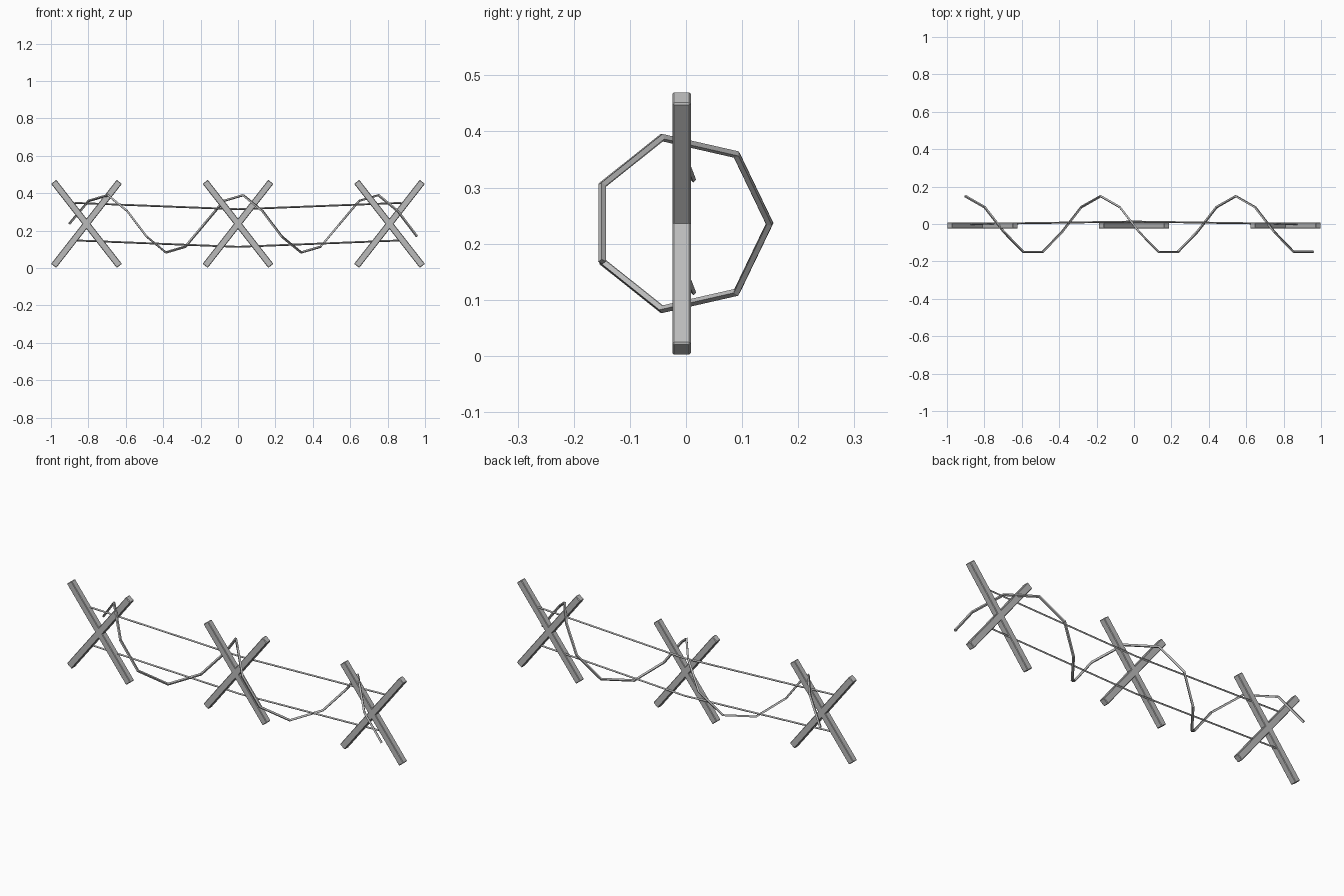
import bpy
import math

# Remove only the default cube
cube = bpy.data.objects.get("Cube")
if cube:
    bpy.data.objects.remove(cube, do_unlink=True)

GREY = (0.5, 0.5, 0.5, 1.0)
AXIS_Y, AXIS_Z = -0.008, 0.236

steel = bpy.data.materials.new("plain grey")
steel.use_nodes = True
steel.diffuse_color = GREY
steel.node_tree.nodes["Principled BSDF"].inputs["Base Color"].default_value = GREY


def beam(name, x, angle):
    """Square post with narrow chamfers, leaning in the front plane."""
    bpy.ops.mesh.primitive_cube_add(size=1, location=(x, AXIS_Y, AXIS_Z),
                                    rotation=(0, angle, 0))
    ob = bpy.context.object
    ob.name = name
    ob.scale = (0.57, 0.033, 0.035)
    bpy.ops.object.transform_apply(location=False, rotation=False, scale=True)
    ob.data.materials.append(steel)
    bevel = ob.modifiers.new("chamfer", 'BEVEL')
    bevel.width = 0.003
    bevel.segments = 1


def wire(name, points, radius):
    """Four-sided wire swept along straight segments."""
    curve = bpy.data.curves.new(name, 'CURVE')
    curve.dimensions = '3D'
    curve.bevel_depth = radius
    curve.bevel_resolution = 0
    curve.use_fill_caps = True
    spline = curve.splines.new('POLY')
    spline.points.add(len(points) - 1)
    for p, co in zip(spline.points, points):
        p.co = (*co, 1)
    spline.use_smooth = False
    curve.materials.append(steel)
    ob = bpy.data.objects.new(name, curve)
    bpy.context.collection.objects.link(ob)
    bpy.ops.object.select_all(action='DESELECT')
    ob.select_set(True)
    bpy.context.view_layer.objects.active = ob
    bpy.ops.object.convert(target='MESH')


# Three crossed supports
for label, x in (("right", -0.81), ("middle", 0.0), ("left", 0.81)):
    for lean, sign in (("falling", 1), ("rising", -1)):
        beam(f"{label}_{lean}_beam", x, sign * math.radians(52))

# Two sagging straight wires tied to the supports
for label, reach, z in (("upper", 0.875, 0.348), ("lower", 0.86, 0.147)):
    wire(f"{label}_wire", [(-reach, 0, z), (0, 0.013, z - 0.034), (reach, 0, z)], 0.005)

# Coiled wire, seven segments per turn
coil = []
for i in range(19):
    a = i * math.tau / 7
    coil.append((-0.902 + 0.1033 * i, AXIS_Y + 0.157 * math.cos(a),
                 AXIS_Z + 0.157 * math.sin(a)))
wire("coiled_wire", coil, 0.007)
